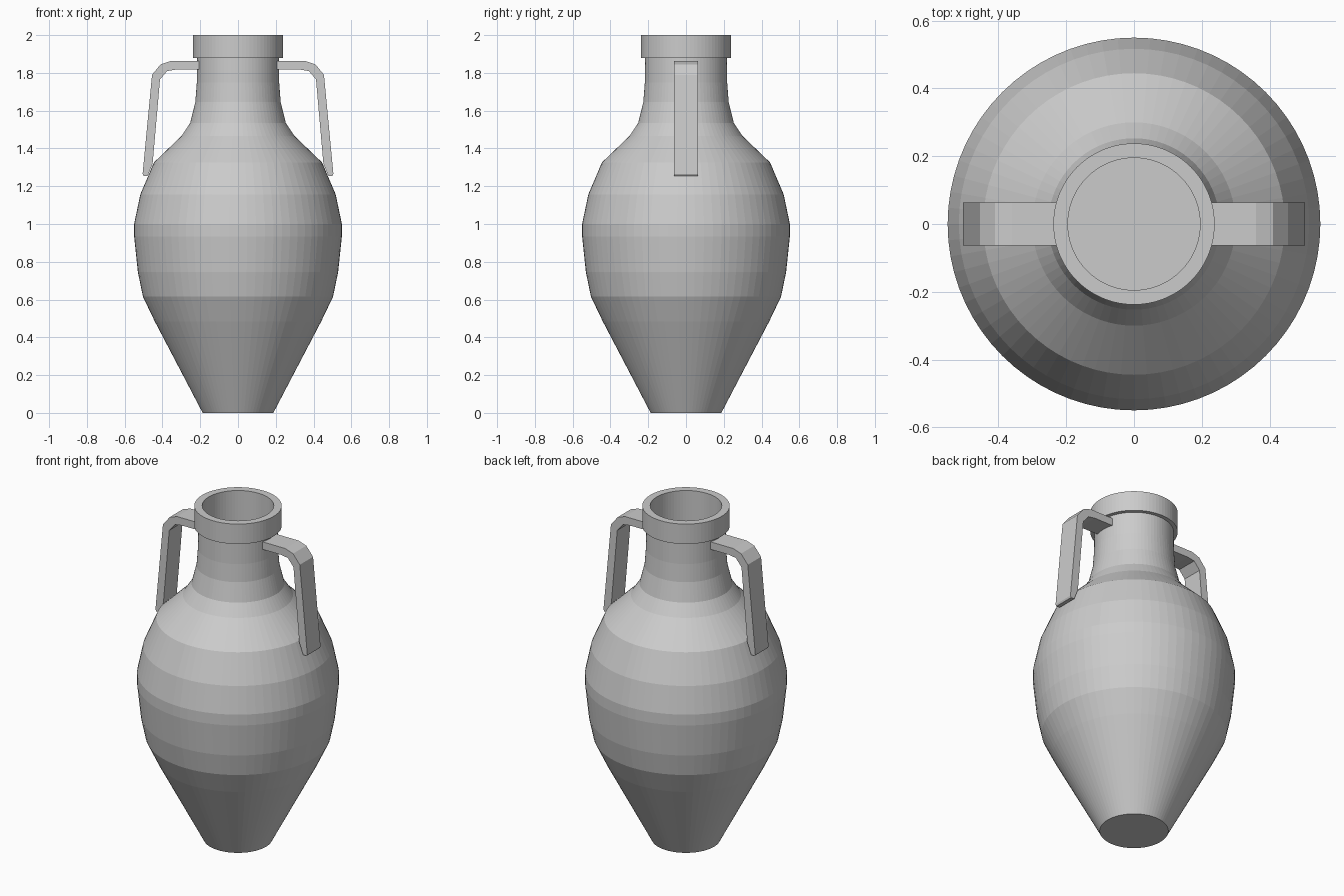
import bpy, bmesh, math

cube = bpy.data.objects.get("Cube")
if cube:
    bpy.data.objects.remove(cube)

clay = bpy.data.materials.new("pale_grey_clay")
clay.use_nodes = True
colour = (0.6, 0.6, 0.6, 1)
clay.diffuse_color = colour
clay.node_tree.nodes["Principled BSDF"].inputs["Base Color"].default_value = colour


def add_object(name, bm):
    bmesh.ops.recalc_face_normals(bm, faces=bm.faces)
    mesh = bpy.data.meshes.new(name)
    bm.to_mesh(mesh)
    bm.free()
    mesh.materials.append(clay)
    obj = bpy.data.objects.new(name, mesh)
    bpy.context.collection.objects.link(obj)
    return obj


def lathe(name, profile, steps=72):
    """Turn a radius/height profile around the z axis."""
    bm = bmesh.new()
    verts = [bm.verts.new((r, 0, z)) for r, z in profile]
    edges = [bm.edges.new(pair) for pair in zip(verts, verts[1:])]
    bmesh.ops.spin(bm, geom=verts + edges, cent=(0, 0, 0), axis=(0, 0, 1),
                   angle=math.tau, steps=steps, use_merge=False)
    bmesh.ops.remove_doubles(bm, verts=bm.verts, dist=0.0005)
    return add_object(name, bm)


def handle(name, side, half_width=0.063):
    """Extrude the bent strap outline across y."""
    outline = [(0.2, 1.862), (0.36, 1.862), (0.41, 1.845), (0.455, 1.79),
               (0.505, 1.265), (0.5, 1.255), (0.478, 1.255), (0.452, 1.32),
               (0.413, 1.765), (0.375, 1.81), (0.33, 1.817), (0.2, 1.817)]
    bm = bmesh.new()
    face = bm.faces.new([bm.verts.new((side * x, -half_width, z)) for x, z in outline])
    ext = bmesh.ops.extrude_face_region(bm, geom=[face], use_keep_orig=True)
    moved = [v for v in ext["geom"] if isinstance(v, bmesh.types.BMVert)]
    bmesh.ops.translate(bm, verts=moved, vec=(0, 2 * half_width, 0))
    return add_object(name, bm)


# Vessel: foot, belly, shoulder, neck, collar rim and bore
foot_and_belly = [(0, 0), (0.187, 0), (0.441, 0.485), (0.503, 0.615),
                  (0.53, 0.745), (0.55, 0.935), (0.55, 1.0)]
shoulder_and_neck = [(0.517, 1.157), (0.445, 1.326), (0.3, 1.465), (0.253, 1.535),
                     (0.226, 1.645), (0.218, 1.75), (0.216, 1.88)]
rim_and_bore = [(0.238, 1.88), (0.238, 2), (0.195, 2), (0.195, 1.4), (0, 1.4)]
lathe("amphora_body", foot_and_belly + shoulder_and_neck + rim_and_bore)

# Strap handles on both sides
handle("left_handle", 1)
handle("right_handle", -1)
